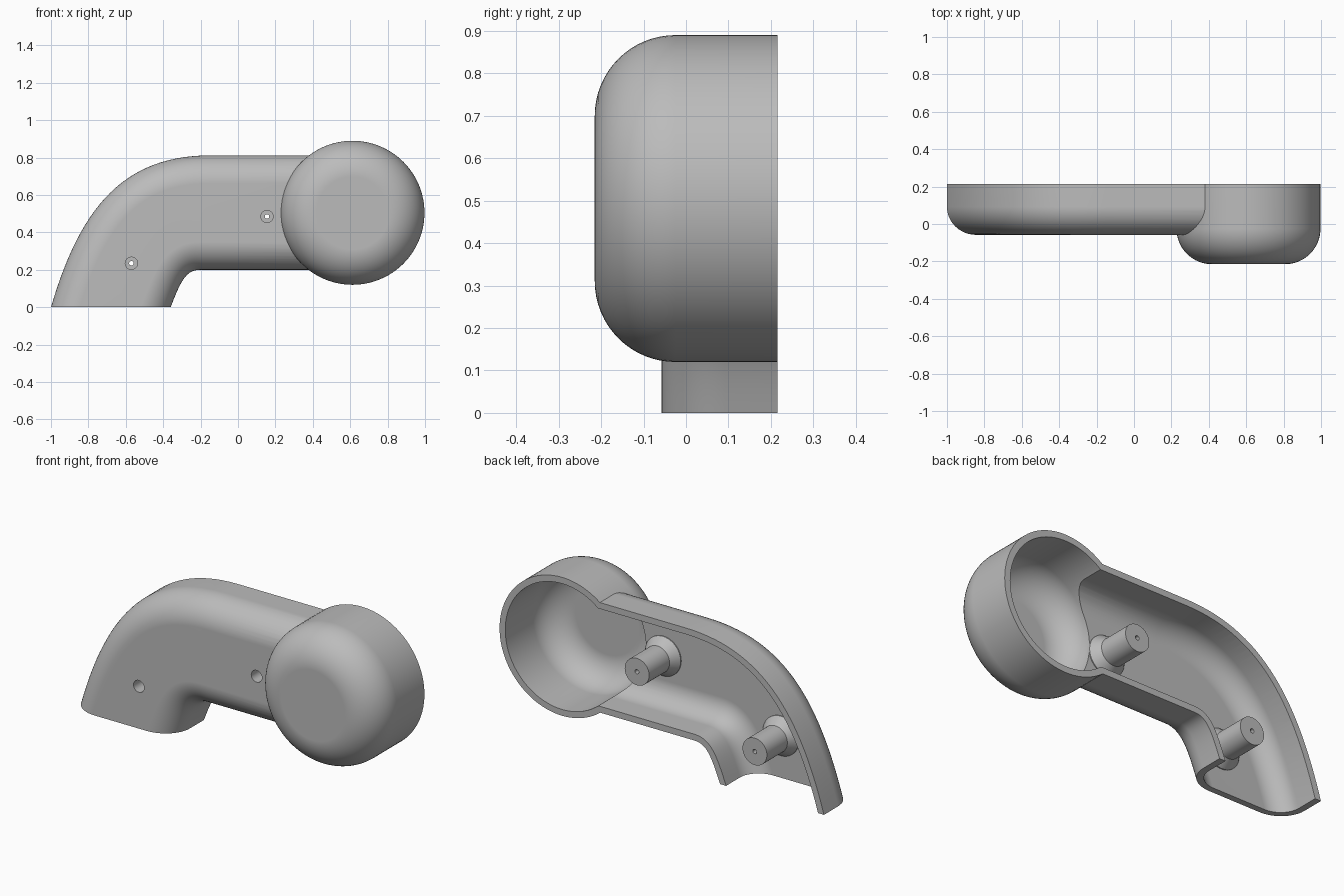
import bpy, bmesh, math
from mathutils import Vector

cube = bpy.data.objects.get("Cube")
if cube:
    bpy.data.objects.remove(cube, do_unlink=True)

BACK, WALL = 0.215, 0.035
BOSSES = [(-0.57, 0.235), (0.155, 0.485)]

grey = bpy.data.materials.new("plain grey")
grey.use_nodes = True
grey.diffuse_color = (0.5, 0.5, 0.5, 1)
grey.node_tree.nodes["Principled BSDF"].inputs["Base Color"].default_value = (0.5, 0.5, 0.5, 1)


def finish(name, bm):
    bmesh.ops.recalc_face_normals(bm, faces=bm.faces)
    mesh = bpy.data.meshes.new(name)
    bm.to_mesh(mesh)
    bm.free()
    mesh.materials.append(grey)
    obj = bpy.data.objects.new(name, mesh)
    bpy.context.collection.objects.link(obj)
    return obj


def skin(bm, rings):
    """Join matching closed rings and cap both ends."""
    loops = [[bm.verts.new(p) for p in ring] for ring in rings]
    n = len(loops[0])
    for a, b in zip(loops, loops[1:]):
        for i in range(n):
            j = (i + 1) % n
            bm.faces.new((a[i], a[j], b[j], b[i]))
    bm.faces.new(loops[0])
    bm.faces.new(loops[-1])


def fillet(radius, front, wall, back, steps=12):
    """Inset and depth pairs of a rounded front edge."""
    r = radius - wall
    pts = [(wall, back)]
    for k in range(steps + 1):
        a = math.pi / 2 * k / steps
        pts.append((radius - r * math.cos(a), front + radius - r * math.sin(a)))
    return pts


def revolve(name, profile, x, z, segments=48):
    """Solid of revolution about an axis along y."""
    bm = bmesh.new()
    turns = [2 * math.pi * k / segments for k in range(segments)]
    skin(bm, [[(x + r * math.cos(a), y, z + r * math.sin(a)) for a in turns]
              for r, y in profile])
    return finish(name, bm)


def bezier(p0, p1, p2, p3, steps=28):
    pts = []
    for k in range(steps + 1):
        t = k / steps
        s = 1 - t
        pts.append(s**3 * Vector(p0) + 3 * s*s*t * Vector(p1)
                   + 3 * s*t*t * Vector(p2) + t**3 * Vector(p3))
    return pts


def normals(path, side):
    out = []
    for i in range(len(path)):
        d = path[min(i + 1, len(path) - 1)] - path[max(i - 1, 0)]
        out.append(Vector((d.y, -d.x)).normalized() * side)
    out[-1] = Vector((0, -side))
    return out


def arm(name, wall, back):
    """Bent arm swept between its upper and lower outlines."""
    upper = [Vector((-1.058, -0.2))] + bezier((-1, 0), (-0.84, 0.55), (-0.6, 0.81), (-0.15, 0.812))
    lower = [Vector((-0.435, -0.2))] + bezier((-0.36, 0), (-0.3, 0.16), (-0.27, 0.2), (-0.2, 0.2))
    upper.append(Vector((0.6, 0.812)))
    lower.append(Vector((0.6, 0.2)))
    profile = fillet(0.15, -0.058, wall, back)
    rings = []
    for u, nu, v, nv in zip(upper, normals(upper, 1), lower, normals(lower, -1)):
        ring = [(u.x + nu.x * d, y, u.y + nu.y * d) for d, y in profile]
        ring += [(v.x + nv.x * d, y, v.y + nv.y * d) for d, y in reversed(profile)]
        rings.append(ring)
    bm = bmesh.new()
    skin(bm, rings)
    if not wall:  # trim the outer body level with the floor
        cut = bmesh.ops.bisect_plane(bm, geom=bm.verts[:] + bm.edges[:] + bm.faces[:],
                                     plane_co=(0, 0, 0), plane_no=(0, 0, 1), clear_inner=True)
        edges = [e for e in cut["geom_cut"] if isinstance(e, bmesh.types.BMEdge)]
        bmesh.ops.contextual_create(bm, geom=edges)
    return finish(name, bm)


def cup(name, wall, back):
    profile = [(0.385 - d, y) for d, y in fillet(0.19, -0.215, wall, back, 16)]
    return revolve(name, profile, 0.612, 0.505, 96)


def combine(body, tool, operation):
    mod = body.modifiers.new("combine", 'BOOLEAN')
    mod.operation, mod.object, mod.solver = operation, tool, 'EXACT'
    bpy.context.view_layer.objects.active = body
    bpy.ops.object.modifier_apply(modifier=mod.name)
    bpy.data.objects.remove(tool, do_unlink=True)


# Hollow shell open at the back and at the foot
shell = arm("shell", 0, BACK)
combine(shell, cup("cup", 0, BACK), 'UNION')
combine(shell, arm("arm_cavity", WALL, BACK + 0.1), 'DIFFERENCE')
combine(shell, cup("cup_cavity", WALL, BACK + 0.1), 'DIFFERENCE')

# Screw bosses with flared bases, countersunk from the front
for x, z in BOSSES:
    boss = [(0.11, -0.035), (0.11, -0.018), (0.075, 0.03), (0.075, 0.21)]
    combine(shell, revolve("boss", boss, x, z), 'UNION')
    hole = [(0.033, -0.2), (0.033, 0.06), (0.012, 0.06), (0.012, 0.3)]
    combine(shell, revolve("screw_hole", hole, x, z, 24), 'DIFFERENCE')

# Smooth curves, crisp edges
bpy.ops.object.select_all(action='DESELECT')
shell.select_set(True)
bpy.context.view_layer.objects.active = shell
bpy.ops.object.shade_smooth_by_angle(angle=math.radians(30))
weighted = shell.modifiers.new("weighted_normals", 'WEIGHTED_NORMAL')
weighted.keep_sharp = True
